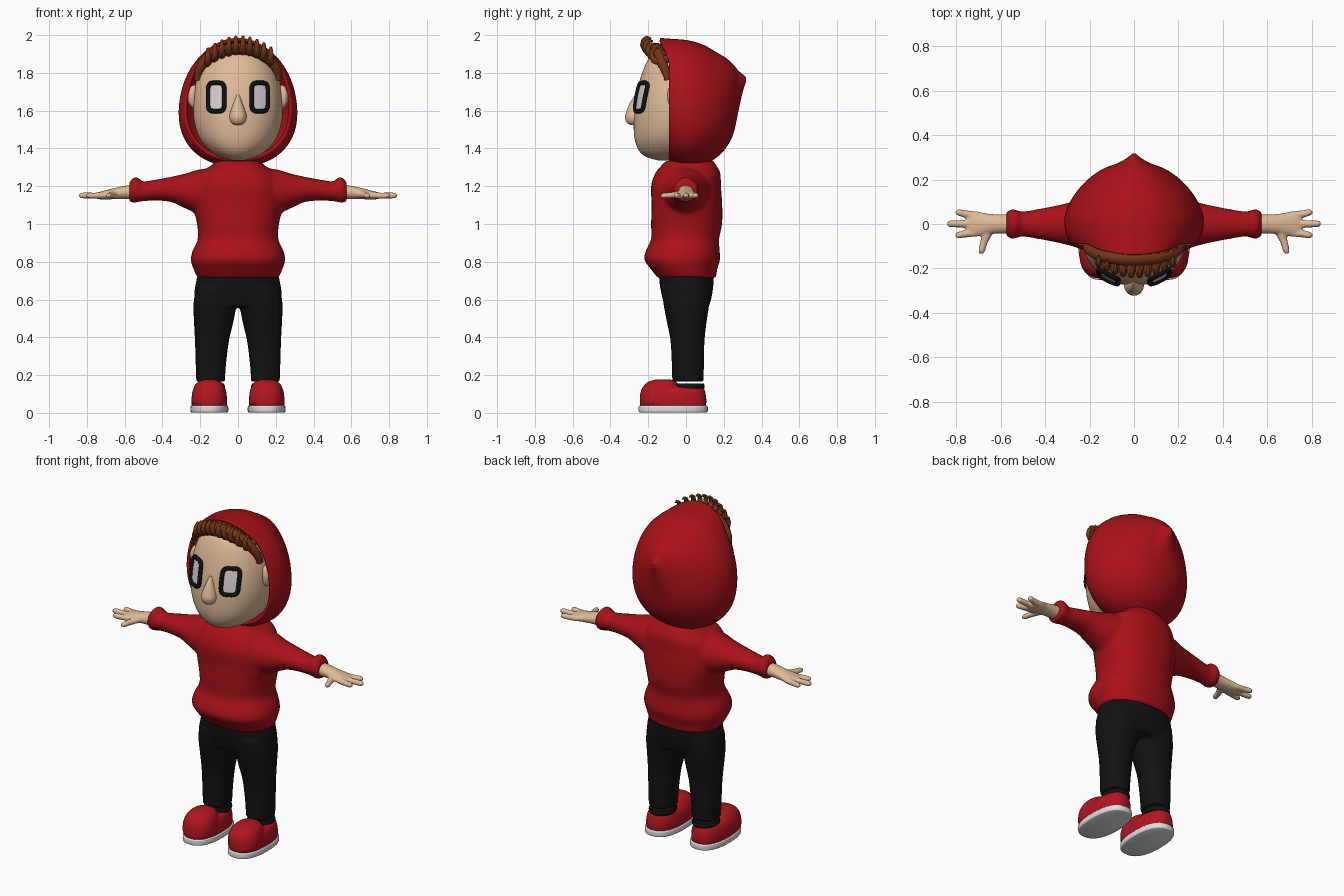
import bpy, bmesh, math
from mathutils import Vector

cube = bpy.data.objects.get("Cube")
if cube:
    bpy.data.objects.remove(cube)


def material(name, r, g, b):
    m = bpy.data.materials.new(name)
    m.use_nodes = True
    m.diffuse_color = (r, g, b, 1)
    m.node_tree.nodes["Principled BSDF"].inputs["Base Color"].default_value = (r, g, b, 1)
    return m


RED = material("hoodie red", .40, .006, .009)
SHOE = material("shoe red", .45, .008, .014)
SKIN = material("skin", .74, .50, .31)
BLACK = material("trouser black", .006, .006, .006)
FRAME = material("eye outline black", .004, .005, .006)
HAIR = material("hair brown", .17, .038, .008)
EYE = material("eye white", .70, .62, .64)
SOLE = material("sole white", .75, .72, .72)


def power(v, p):
    return math.copysign(abs(v) ** p, v)


def smooth_rings(rings, steps=5):
    """Catmull-Rom interpolation between the listed rings."""
    out = []
    last = len(rings) - 1
    for i in range(last):
        a, b, c, d = (rings[max(0, min(last, i + k))] for k in (-1, 0, 1, 2))
        for s in range(steps):
            t = s / steps
            out.append([.5 * (2*q + (r-p)*t + (2*p - 5*q + 4*r - w)*t*t + (3*q - p - 3*r + w)*t**3)
                        for p, q, r, w in zip(a, b, c, d)])
    return out + [list(rings[-1])]


def loft(bm, axis, rings, p=2.0, taper=0, open_start=False, side=1, n=40):
    """Rings are (position, centre a, centre b, radius a, radius b)."""
    rows = []
    for pos, ca, cb, ra, rb in smooth_rings(rings):
        row = []
        for k in range(n):
            t = 2 * math.pi * k / n
            ct = power(math.cos(t), 2 / p)
            a = ca + ra * power(math.sin(t), 2 / p) * (1 - taper * ct)
            b = cb + rb * ct
            co = {"x": (pos, a, b), "y": (a, pos, b), "z": (a, b, pos)}[axis]
            row.append(bm.verts.new((co[0] * side, co[1], co[2])))
        rows.append(row)
    for r0, r1 in zip(rows, rows[1:]):
        for k in range(n):
            j = (k + 1) % n
            bm.faces.new((r0[k], r0[j], r1[j], r1[k]))
    if not open_start:
        bm.faces.new(rows[0])
    bm.faces.new(rows[-1])


def make(name, bm, mat, remesh=0, passes=4):
    bmesh.ops.recalc_face_normals(bm, faces=bm.faces[:])
    mesh = bpy.data.meshes.new(name)
    bm.to_mesh(mesh)
    bm.free()
    ob = bpy.data.objects.new(name, mesh)
    bpy.context.collection.objects.link(ob)
    mesh.materials.append(mat)
    if remesh:
        m = ob.modifiers.new("blend", "REMESH")
        m.mode, m.voxel_size, m.use_smooth_shade = "VOXEL", remesh, True
        s = ob.modifiers.new("soften", "SMOOTH")
        s.iterations = passes
    else:
        bpy.ops.object.select_all(action="DESELECT")
        ob.select_set(True)
        bpy.context.view_layer.objects.active = ob
        bpy.ops.object.shade_smooth_by_angle(angle=math.radians(50))
    return ob


def solid(name, mat, axis, rings, **kw):
    bm = bmesh.new()
    loft(bm, axis, rings, **kw)
    return make(name, bm, mat)


def tube(name, mat, points, radii, depth, cyclic=False):
    cu = bpy.data.curves.new(name, "CURVE")
    cu.dimensions, cu.bevel_depth, cu.bevel_resolution = "3D", depth, 3
    cu.use_fill_caps = True
    sp = cu.splines.new("POLY")
    sp.points.add(len(points) - 1)
    for q, co, r in zip(sp.points, points, radii):
        q.co, q.radius = (*co, 1), r
    sp.use_cyclic_u, sp.use_smooth = cyclic, True
    cu.materials.append(mat)
    ob = bpy.data.objects.new(name, cu)
    bpy.context.collection.objects.link(ob)


# Hoodie body with both sleeves blended in
bm = bmesh.new()
loft(bm, "z", [(.715, 0, .005, .215, .155), (.76, 0, -.01, .235, .175), (.81, 0, -.02, .25, .2),
               (.86, 0, -.017, .24, .195), (.92, 0, -.005, .213, .18), (1.0, 0, .003, .217, .188),
               (1.1, 0, .005, .238, .187), (1.2, 0, 0, .235, .185), (1.27, 0, .01, .2, .172),
               (1.31, 0, .015, .14, .145), (1.335, 0, .02, .12, .125)], p=2.3)
for side in (1, -1):
    loft(bm, "x", [(.1, 0, 1.18, .14, .115), (.2, 0, 1.172, .125, .118), (.28, 0, 1.175, .1, .092),
                   (.35, 0, 1.183, .083, .068), (.43, 0, 1.18, .068, .056), (.505, 0, 1.173, .056, .053),
                   (.525, 0, 1.18, .062, .064), (.55, 0, 1.18, .067, .068), (.575, 0, 1.17, .055, .053)],
         side=side)
make("hoodie_body", bm, RED, .011, 5)

# Hood: open shell with a peaked back and a rim that leans forward at the top
bm = bmesh.new()
loft(bm, "y", [(-.09, 0, 1.66, .28, .325), (-.04, 0, 1.645, .305, .335), (.03, 0, 1.637, .31, .335),
               (.1, 0, 1.63, .285, .315), (.16, 0, 1.63, .245, .28), (.21, 0, 1.64, .195, .24),
               (.25, 0, 1.66, .135, .185), (.275, 0, 1.70, .07, .115), (.3, 0, 1.745, .028, .048),
               (.318, 0, 1.765, .008, .012)], p=2.15, taper=.12, open_start=True, n=56)
for v in bm.verts:
    lean = max(0, v.co.z - 1.86) / .13
    v.co.y -= .05 * lean * max(0, min(1, (.1 - v.co.y) / .19))
hood = make("hood", bm, RED)
shell = hood.modifiers.new("cloth", "SOLIDIFY")
shell.thickness, shell.offset = .018, -1

# Head
HEAD = [(1.335, 0, -.09, .03, .05), (1.355, 0, -.08, .095, .13), (1.39, 0, -.06, .152, .19),
        (1.45, 0, -.05, .202, .222), (1.53, 0, -.045, .23, .232), (1.62, 0, -.04, .238, .232),
        (1.72, 0, -.03, .23, .225), (1.82, 0, -.025, .2, .2), (1.89, 0, -.02, .15, .165),
        (1.925, 0, -.02, .09, .1), (1.94, 0, -.02, .02, .03)]
solid("head", SKIN, "z", HEAD, p=2.1, n=56)


def face_y(x, z):
    rows = smooth_rings(HEAD)
    for a, b in zip(rows, rows[1:]):
        if a[0] <= z <= b[0]:
            t = (z - a[0]) / (b[0] - a[0])
            cy, rx, ry = (a[k] + (b[k] - a[k]) * t for k in (2, 3, 4))
            return cy - ry * (1 - (abs(x) / rx) ** 2.1) ** (1 / 2.1)


solid("nose", SKIN, "z", [(1.523, 0, -.278, .012, .012), (1.535, 0, -.278, .034, .034),
                          (1.565, 0, -.275, .045, .048), (1.6, 0, -.272, .038, .042),
                          (1.645, 0, -.267, .022, .028), (1.685, 0, -.26, .006, .008)])

for side, label in ((1, "left"), (-1, "right")):
    # Eyes: plate with a raised outline, both following the face
    rim = []
    for k in range(48):
        t = 2 * math.pi * k / 48
        x = side * .115 + .043 * power(math.cos(t), .5)
        z = 1.672 + .075 * power(math.sin(t), .4)
        rim.append(Vector((x, face_y(x, z) - .006, z)))
    tube(label + "_eye_outline", FRAME, rim, [1] * 48, .0125, True)
    bm = bmesh.new()
    mid = bm.verts.new((side * .115, face_y(.115, 1.672) - .006, 1.672))
    edge = [bm.verts.new(v) for v in rim]
    for k in range(48):
        bm.faces.new((mid, edge[k], edge[(k + 1) % 48]))
    make(label + "_eye", bm, EYE)

    solid(label + "_ear", SKIN, "z", [(1.61, .232, -.06, .006, .01), (1.635, .24, -.06, .02, .03),
                                      (1.68, .243, -.06, .027, .038), (1.72, .238, -.06, .02, .03),
                                      (1.735, .232, -.06, .005, .01)], side=side, n=20)

    # Hand: palm, three fingers and a thumb
    bm = bmesh.new()
    loft(bm, "x", [(.53, 0, 1.17, .045, .04), (.6, 0, 1.167, .043, .035), (.66, 0, 1.16, .047, .029),
                   (.71, 0, 1.153, .057, .023), (.74, 0, 1.15, .055, .018), (.755, 0, 1.15, .04, .01)],
         side=side)
    for y0, y1, tip in ((.038, .052, .805), (0, .001, .842), (-.038, -.05, .805)):
        loft(bm, "x", [(.70, y0, 1.152, .018, .016), (.76, (y0 + y1) / 2, 1.15, .017, .016),
                       (tip - .015, y1, 1.151, .015, .015), (tip, y1, 1.151, .006, .006)],
             side=side, n=20)
    loft(bm, "y", [(-.135, .688, 1.15, .006, .006), (-.122, .686, 1.15, .015, .014),
                   (-.08, .675, 1.152, .018, .016), (-.02, .65, 1.158, .028, .02)], side=side, n=20)
    make(label + "_hand", bm, SKIN, .006, 3)

    # Shoe: upper with domed toe, black collar and white sole
    bm = bmesh.new()
    x = .152
    loft(bm, "z", [(.03, x, -.068, .094, .174), (.07, x, -.068, .095, .176), (.11, x, -.066, .088, .168),
                   (.132, x, -.06, .072, .152), (.138, x, -.06, .05, .12)], p=2.4, side=side)
    loft(bm, "z", [(.05, x, -.135, .094, .11), (.1, x, -.135, .092, .108), (.14, x, -.132, .08, .095),
                   (.167, x, -.125, .058, .07), (.178, x, -.12, .02, .03)], p=2.3, side=side)
    make(label + "_shoe", bm, SHOE, .007, 4)
    solid(label + "_sole", SOLE, "z", [(.002, x, -.068, .094, .176), (.008, x, -.068, .1, .183),
                                       (.032, x, -.068, .1, .183), (.038, x, -.068, .095, .178)],
          p=2.4, side=side)
    solid(label + "_shoe_collar", BLACK, "z", [(.125, .145, .015, .07, .08), (.14, .145, .015, .076, .084),
                                               (.156, .145, .015, .07, .08)], side=side)

# Trousers: hips and two legs blended
bm = bmesh.new()
loft(bm, "z", [(.56, 0, .005, .2, .115), (.61, 0, .005, .23, .13), (.68, 0, .003, .225, .142),
               (.76, 0, 0, .205, .145)], p=2.4)
for side in (1, -1):
    loft(bm, "z", [(.165, .145, .01, .076, .083), (.25, .144, .01, .08, .085), (.38, .138, .008, .09, .09),
                   (.48, .129, .004, .104, .105), (.57, .122, .002, .114, .12), (.66, .11, 0, .115, .13)],
         p=2.2, side=side)
make("trousers", bm, BLACK, .01, 4)

# Hair: a band along the hood opening and a row of curled locks
arc = [(math.sin(t), math.cos(t)) for t in (math.radians(-95 + 9.5 * k) for k in range(21))]
tube("hair_band", HAIR, [(.212 * s, -.095 - .06 * max(0, c), 1.775 + .15 * c) for s, c in arc],
     [.65 + .5 * max(0, c) for s, c in arc], .03)
CURL = [(-.1, 1.94, 1), (-.15, 1.932, 1.05), (-.19, 1.915, 1), (-.217, 1.925, .85), (-.23, 1.95, .7),
        (-.226, 1.975, .55), (-.208, 1.99, .4), (-.19, 1.988, .12)]
for i in range(10):
    x = -.16 + .037 * i
    drop = 2.2 * (x - .01) ** 2
    tube(f"hair_lock_{i + 1}", HAIR,
         [(x + .02 * (z - 1.93), y + drop * .8, z - drop) for y, z, r in CURL],
         [r for y, z, r in CURL], .021)
